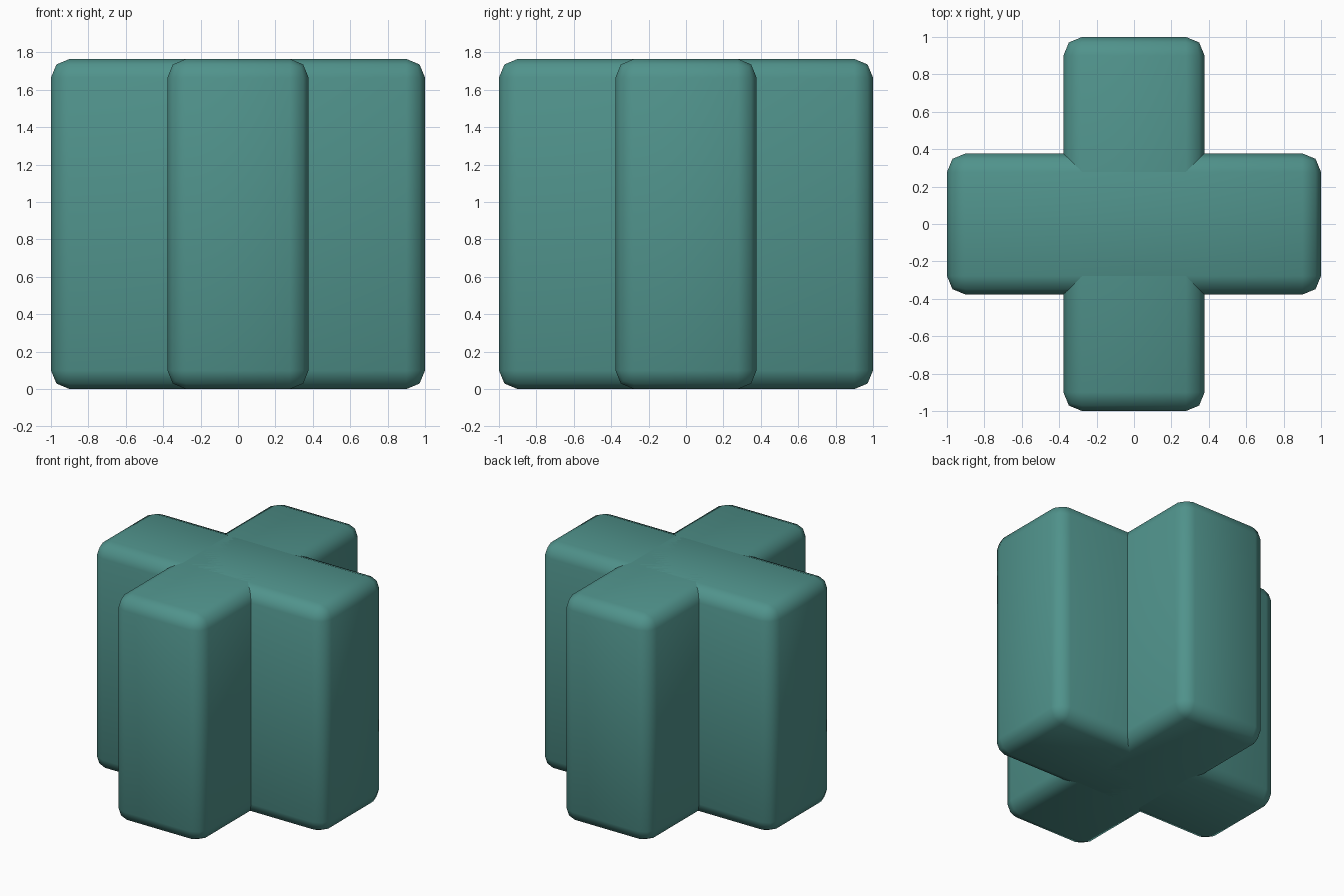
import bpy
import math

if "Cube" in bpy.data.objects:
    bpy.data.objects.remove(bpy.data.objects["Cube"])

LENGTH, WIDTH, HEIGHT = 2.0, 0.755, 1.765

# Teal material
mat = bpy.data.materials.new("teal")
mat.diffuse_color = (0.08, 0.29, 0.26, 1.0)
mat.use_nodes = True
mat.node_tree.nodes["Principled BSDF"].inputs["Base Color"].default_value = mat.diffuse_color


def rounded_slab(name, angle):
    """Upright slab with softly bevelled edges, standing on z = 0."""
    bpy.ops.mesh.primitive_cube_add(size=1, location=(0, 0, HEIGHT / 2))
    ob = bpy.context.object
    ob.name = name
    ob.scale = (LENGTH, WIDTH, HEIGHT)
    bpy.ops.object.transform_apply(location=False, rotation=False, scale=True)
    ob.rotation_euler.z = angle
    bevel = ob.modifiers.new("rounded_edges", 'BEVEL')
    bevel.width = 0.1
    bevel.segments = 2
    bpy.ops.object.shade_smooth()
    ob.data.materials.append(mat)
    return ob


# Two identical slabs crossing at right angles
rounded_slab("cross_slab_side_to_side", 0)
rounded_slab("cross_slab_front_to_back", math.pi / 2)
